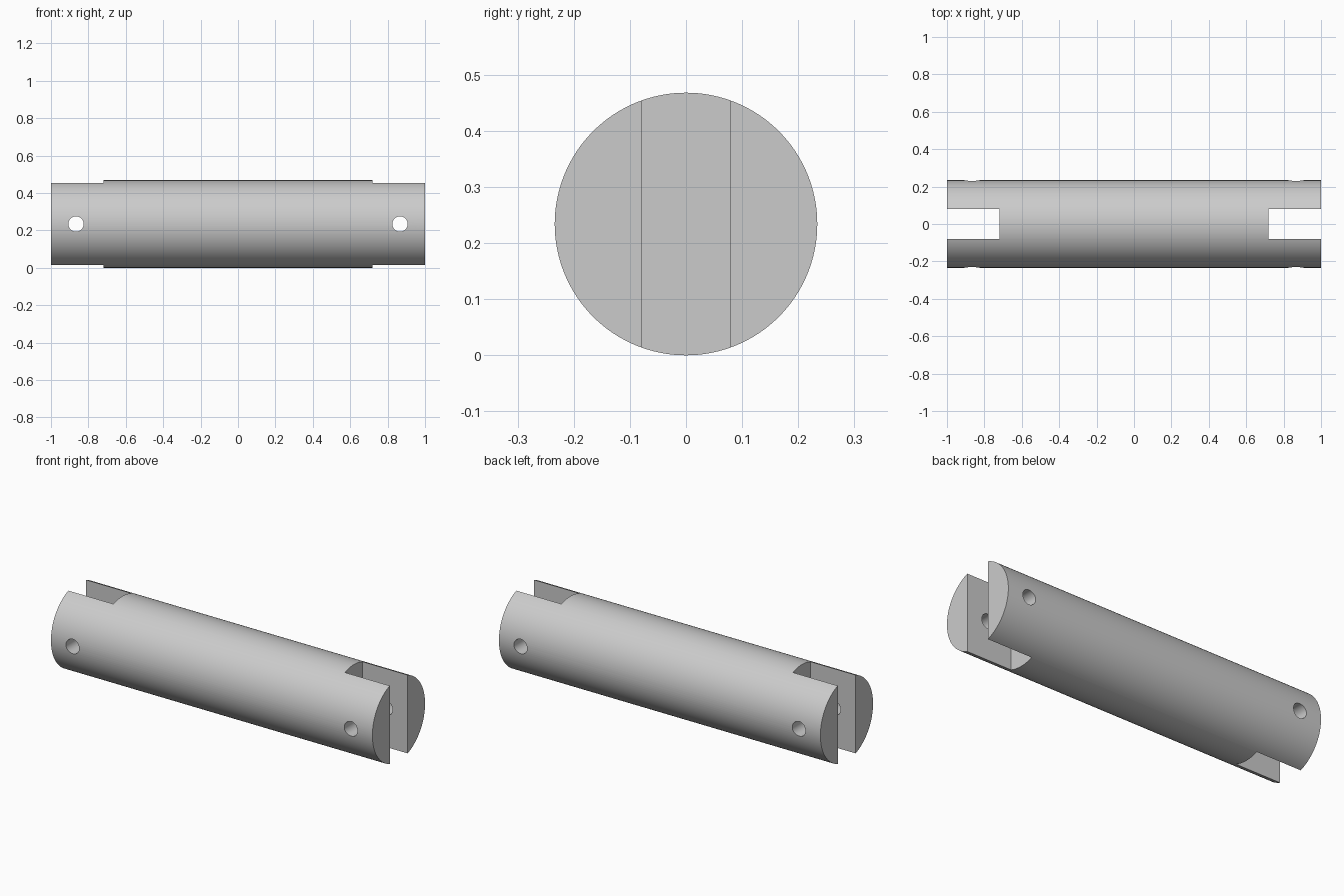
import bpy
import math

RADIUS = 0.234
SLOT_HALF_WIDTH = 0.079
SLOT_END = 0.72
HOLE_X = 0.866
HOLE_RADIUS = 0.041

default = bpy.data.objects.get("Cube")
if default:
    bpy.data.objects.remove(default, do_unlink=True)

# Plain grey metal
metal = bpy.data.materials.new("grey metal")
metal.use_nodes = True
grey = (0.6, 0.6, 0.6, 1.0)
metal.diffuse_color = grey
metal.node_tree.nodes["Principled BSDF"].inputs["Base Color"].default_value = grey


def cylinder(name, radius, depth, location, rotation, sides):
    bpy.ops.mesh.primitive_cylinder_add(vertices=sides, radius=radius, depth=depth,
                                        location=location, rotation=rotation)
    obj = bpy.context.object
    obj.name = name
    obj.data.materials.append(metal)
    bpy.ops.object.transform_apply(location=True, rotation=True, scale=True)
    return obj


def box(name, size, location):
    bpy.ops.mesh.primitive_cube_add(size=1, location=location)
    obj = bpy.context.object
    obj.name = name
    obj.scale = size
    obj.data.materials.append(metal)
    bpy.ops.object.transform_apply(location=True, rotation=True, scale=True)
    return obj


def cut(target, cutter):
    mod = target.modifiers.new(cutter.name, "BOOLEAN")
    mod.operation = "DIFFERENCE"
    mod.solver = "EXACT"
    mod.object = cutter
    bpy.ops.object.select_all(action="DESELECT")
    target.select_set(True)
    bpy.context.view_layer.objects.active = target
    bpy.ops.object.modifier_apply(modifier=mod.name)
    bpy.data.objects.remove(cutter, do_unlink=True)


# Round bar lying along x
pin = cylinder("clevis_pin", RADIUS, 2, (0, 0, RADIUS), (0, math.pi / 2, 0), 128)

# Fork slot and cross hole at each end
for side in (-1, 1):
    length = 0.5
    cut(pin, box("slot_cutter", (length, 2 * SLOT_HALF_WIDTH, 1),
                 (side * (SLOT_END + length / 2), 0, RADIUS)))
    cut(pin, cylinder("hole_cutter", HOLE_RADIUS, 1, (side * HOLE_X, 0, RADIUS),
                      (math.pi / 2, 0, 0), 48))

# Smooth round walls, crisp cut edges
bpy.ops.object.select_all(action="DESELECT")
pin.select_set(True)
bpy.context.view_layer.objects.active = pin
bpy.ops.object.shade_smooth_by_angle(angle=math.radians(30))
